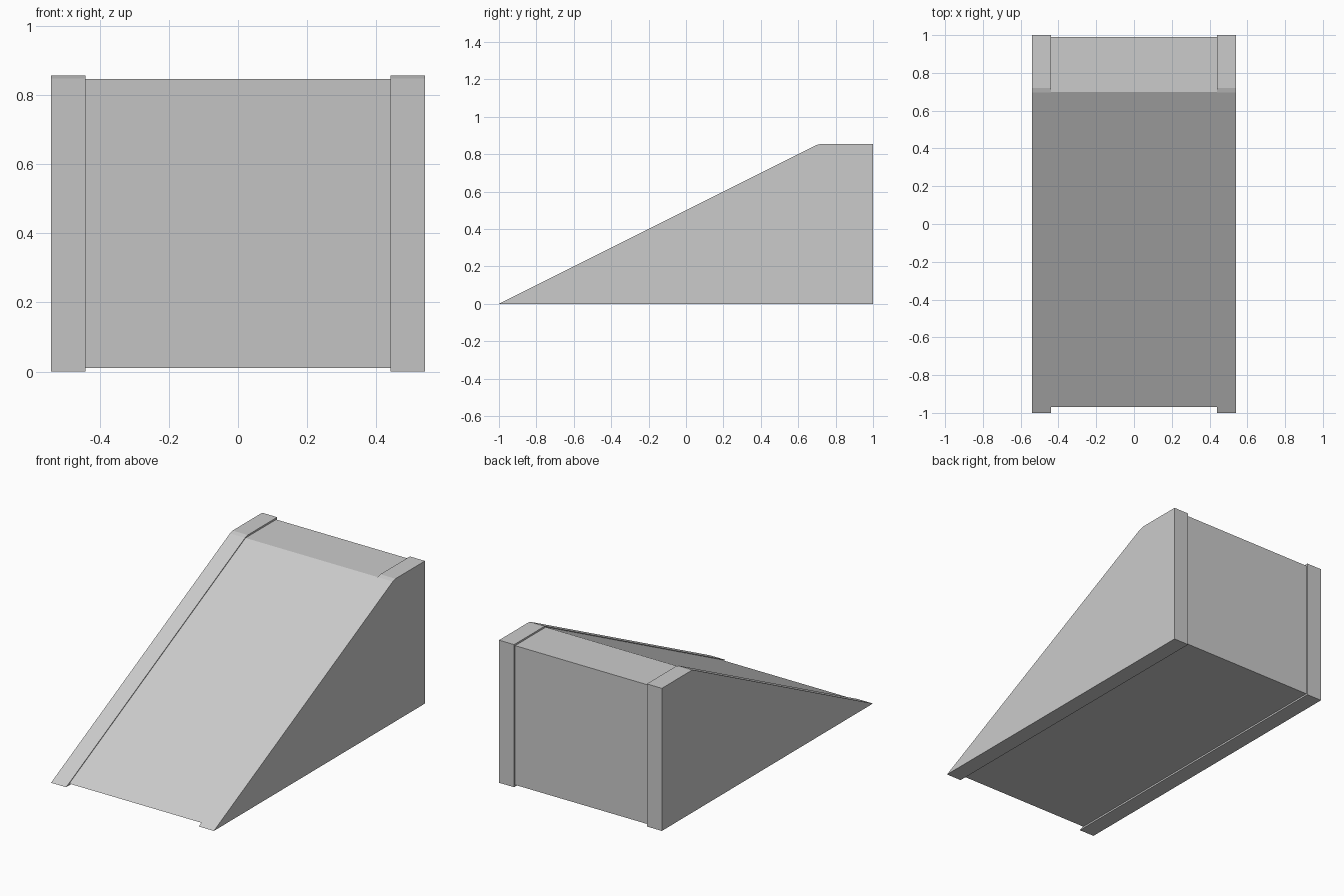
import bpy
import bmesh

if "Cube" in bpy.data.objects:
    bpy.data.objects.remove(bpy.data.objects["Cube"])


def extrude_profile(name, profile, x0, x1):
    """Solid from a (y, z) side profile, spanning x0 to x1."""
    bm = bmesh.new()
    face = bm.faces.new([bm.verts.new((x0, y, z)) for y, z in profile])
    res = bmesh.ops.extrude_face_region(bm, geom=[face])
    verts = [g for g in res["geom"] if isinstance(g, bmesh.types.BMVert)]
    bmesh.ops.translate(bm, verts=verts, vec=(x1 - x0, 0, 0))
    bmesh.ops.recalc_face_normals(bm, faces=bm.faces)
    mesh = bpy.data.meshes.new(name)
    bm.to_mesh(mesh)
    bm.free()
    obj = bpy.data.objects.new(name, mesh)
    bpy.context.collection.objects.link(obj)
    return obj


HALF_DECK, HALF_WIDTH = 0.44, 0.54

# Central ramp body, slightly inset from the side rails
extrude_profile("ramp_deck",
                [(-0.97, 0.01), (0.99, 0.01), (0.99, 0.845), (0.70, 0.845)],
                -HALF_DECK, HALF_DECK)

# Side rails with a small break where the slope meets the flat top
rail = [(-1, 0), (1, 0), (1, 0.855), (0.72, 0.855), (0.695, 0.8475)]
extrude_profile("rail_left", rail, -HALF_WIDTH, -HALF_DECK)
extrude_profile("rail_right", rail, HALF_DECK, HALF_WIDTH)
